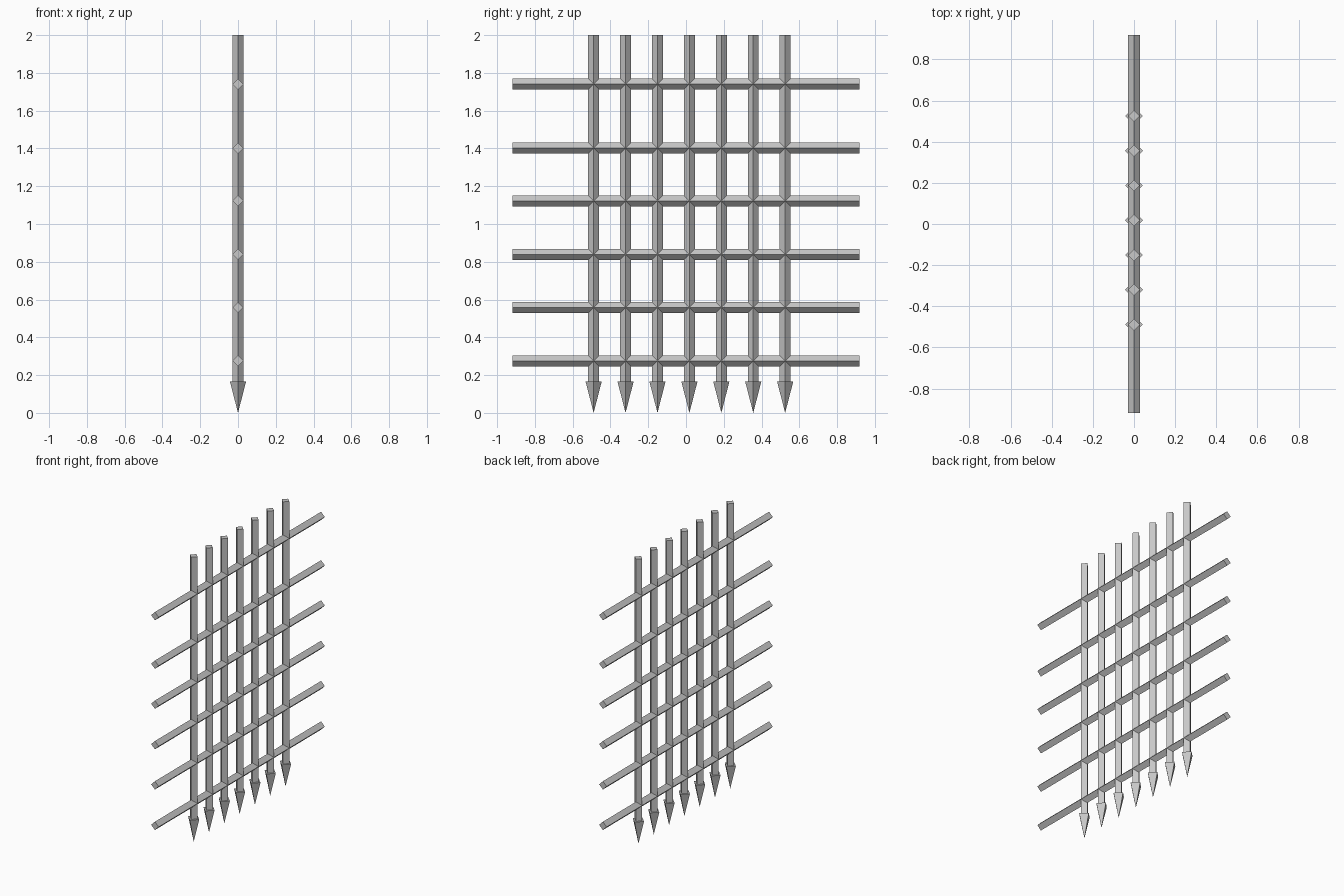
import bpy
from math import pi

default_cube = bpy.data.objects.get("Cube")
if default_cube:
    bpy.data.objects.remove(default_cube, do_unlink=True)

BAR_RADIUS = 0.029
BAR_TOP = 2.0
SPIKE_TOP = 0.167
SPIKE_RADIUS = 0.043
RAIL_LENGTH = 1.836
RAIL_HEIGHTS = (0.275, 0.558, 0.839, 1.122, 1.402, 1.741)
BAR_COUNT = 7
FIRST_BAR_Y = -0.489
BAR_SPACING = 0.169

# One plain iron grey
iron = bpy.data.materials.new("iron_grey")
iron.use_nodes = True
grey = (0.58, 0.58, 0.58, 1)
iron.diffuse_color = grey
iron.node_tree.nodes["Principled BSDF"].inputs["Base Color"].default_value = grey


def four_sided(name, bottom_radius, top_radius, length, location, tilt=0.0):
    """Square prism or pyramid with its corners on the x and y axes."""
    bpy.ops.mesh.primitive_cone_add(
        vertices=4, radius1=bottom_radius, radius2=top_radius,
        depth=length, location=location, rotation=(tilt, 0, 0))
    part = bpy.context.object
    part.name = name
    part.data.materials.append(iron)
    return part


# Upright bars, each ending in a downward spike
for i in range(BAR_COUNT):
    y = FIRST_BAR_Y + i * BAR_SPACING
    four_sided(f"upright_bar_{i + 1}", BAR_RADIUS, BAR_RADIUS,
               BAR_TOP - SPIKE_TOP, (0, y, (BAR_TOP + SPIKE_TOP) / 2))
    four_sided(f"spike_{i + 1}", 0, SPIKE_RADIUS, SPIKE_TOP, (0, y, SPIKE_TOP / 2))

# Cross rails running front to back
for i, z in enumerate(RAIL_HEIGHTS):
    four_sided(f"cross_rail_{i + 1}", BAR_RADIUS, BAR_RADIUS,
               RAIL_LENGTH, (0, 0, z), pi / 2)
